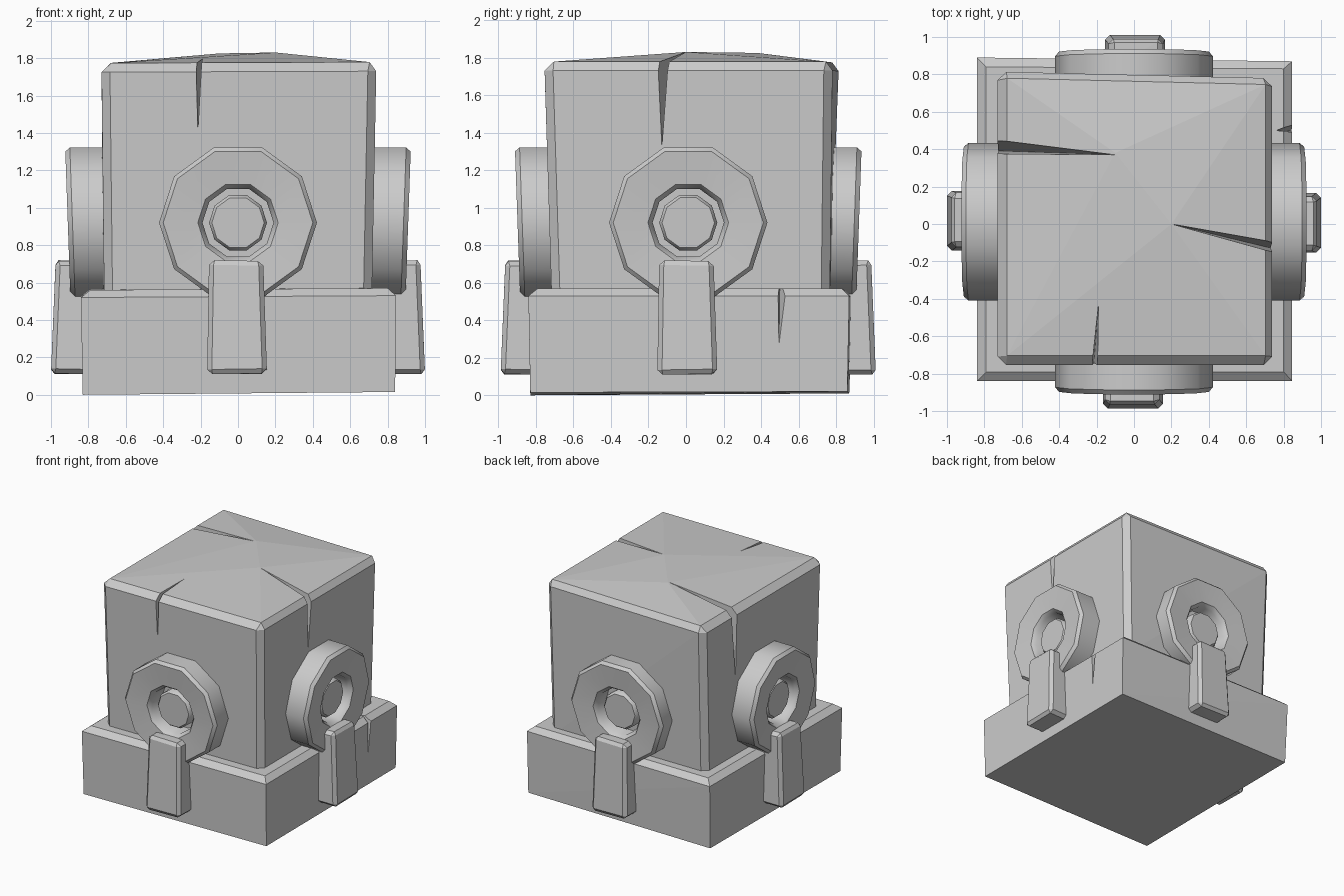
import bpy, bmesh, math
from mathutils import Vector, Matrix

if "Cube" in bpy.data.objects:
    bpy.data.objects.remove(bpy.data.objects["Cube"])

CY = 0.012  # centre of the four-fold fittings


def finish(bm, name):
    bmesh.ops.recalc_face_normals(bm, faces=bm.faces[:])
    me = bpy.data.meshes.new(name)
    bm.to_mesh(me)
    bm.free()
    ob = bpy.data.objects.new(name, me)
    bpy.context.collection.objects.link(ob)
    return ob


def add_hull(bm, pts):
    vs = [bm.verts.new(p) for p in pts]
    bmesh.ops.convex_hull(bm, input=vs)


def hull(name, pts):
    bm = bmesh.new()
    add_hull(bm, pts)
    bmesh.ops.dissolve_limit(bm, angle_limit=math.radians(0.5), verts=bm.verts[:], edges=bm.edges[:])
    return finish(bm, name)


def apply_mods(ob):
    bpy.context.view_layer.objects.active = ob
    for m in list(ob.modifiers):
        bpy.ops.object.modifier_apply(modifier=m.name)


def bevel(ob, width):
    m = ob.modifiers.new("bevel", 'BEVEL')
    m.width, m.segments, m.limit_method = width, 1, 'ANGLE'
    m.angle_limit = math.radians(40)
    apply_mods(ob)


def cut_cracks(ob, cracks):
    # each crack: inner tip on top, low tip on the face, two rim points
    bm = bmesh.new()
    for tip, low, a, b in cracks:
        tip, low, a, b = map(Vector, (tip, low, a, b))
        mid = (tip + low) / 2
        add_hull(bm, [tip, low, a + (a - mid) * 0.15, b + (b - mid) * 0.15])
    cutter = finish(bm, "crack_cutter")
    cutter.hide_render = True
    m = ob.modifiers.new("cracks", 'BOOLEAN')
    m.operation, m.solver, m.object = 'DIFFERENCE', 'EXACT', cutter
    apply_mods(ob)
    bpy.data.objects.remove(cutter)


# plinth with chamfered top rim
base = hull("base", [
    (-.83, -.83, 0), (.84, -.83, .015), (.84, .86, .02), (-.83, .87, .01),
    (-.84, -.84, .52), (.845, -.84, .53), (.845, .87, .53), (-.84, .89, .53),
    (-.79, -.79, .56), (.80, -.79, .57), (.80, .83, .57), (-.79, .84, .57)])
cut_cracks(base, [((.76, .50, .573), (.85, .495, .24), (.85, .49, .57), (.85, .535, .57))])

# main block with a low faceted roof
body = hull("body", [
    (-.715, -.715, .48), (.715, -.715, .48), (.71, .765, .48), (-.72, .765, .48),
    (-.73, -.755, 1.77), (.74, -.755, 1.775), (.74, .78, 1.775), (-.73, .815, 1.77),
    (.2, 0, 1.83), (-.1, .38, 1.825)])
bevel(body, .045)
cut_cracks(body, [
    ((-.19, -.43, 1.80), (-.215, -.75, 1.40), (-.225, -.76, 1.77), (-.195, -.76, 1.77)),
    ((.2, 0, 1.832), (.735, -.13, 1.32), (.74, -.095, 1.78), (.74, -.15, 1.78)),
    ((-.1, .37, 1.827), (-.73, .39, 1.2), (-.73, .375, 1.78), (-.73, .45, 1.78))])


def lathe(name, profile, rot, n=10):
    # (radius, depth) profile spun around the -y axis; the front leans out at the top
    bm = bmesh.new()
    rings = []
    for r, d in profile:
        ring = []
        for i in range(n):
            t = math.tau * i / n
            z = r * math.sin(t)
            lean = .035 * z if d > .8 else 0
            ring.append(bm.verts.new((r * math.cos(t), -d - lean, .92 + z)))
        rings.append(ring)
    for p, q in zip(rings, rings[1:]):
        for i in range(n):
            j = (i + 1) % n
            bm.faces.new((p[i], p[j], q[j], q[i]))
    if name.startswith("button"):
        bm.faces.new(rings[0])
        bm.faces.new(rings[-1])
    else:
        for i in range(n):
            j = (i + 1) % n
            bm.faces.new((rings[-1][i], rings[-1][j], rings[0][j], rings[0][i]))
    ob = finish(bm, name)
    ob.matrix_world = rot
    bpy.ops.object.select_all(action='DESELECT')
    ob.select_set(True)
    bpy.context.view_layer.objects.active = ob
    bpy.ops.object.shade_smooth_by_angle(angle=math.radians(38))


# ring, centre button and strap repeated on all four sides
for k, side in enumerate(("front", "right", "back", "left")):
    rot = Matrix.Translation((0, CY, 0)) @ Matrix.Rotation(k * math.pi / 2, 4, 'Z')
    lathe("ring_" + side, [(.19, .68), (.19, .86), (.215, .895), (.40, .91), (.422, .885), (.422, .68)], rot)
    lathe("button_" + side, [(.155, .68), (.155, .835), (.14, .855)], rot)
    strap = hull("strap_" + side, [
        (-.165, -.78, .11), (.155, -.78, .11), (.135, -.82, .715), (-.155, -.82, .715),
        (-.165, -1.0, .11), (.155, -1.0, .115), (.135, -.975, .715), (-.155, -.975, .72)])
    bevel(strap, .025)
    strap.matrix_world = rot
